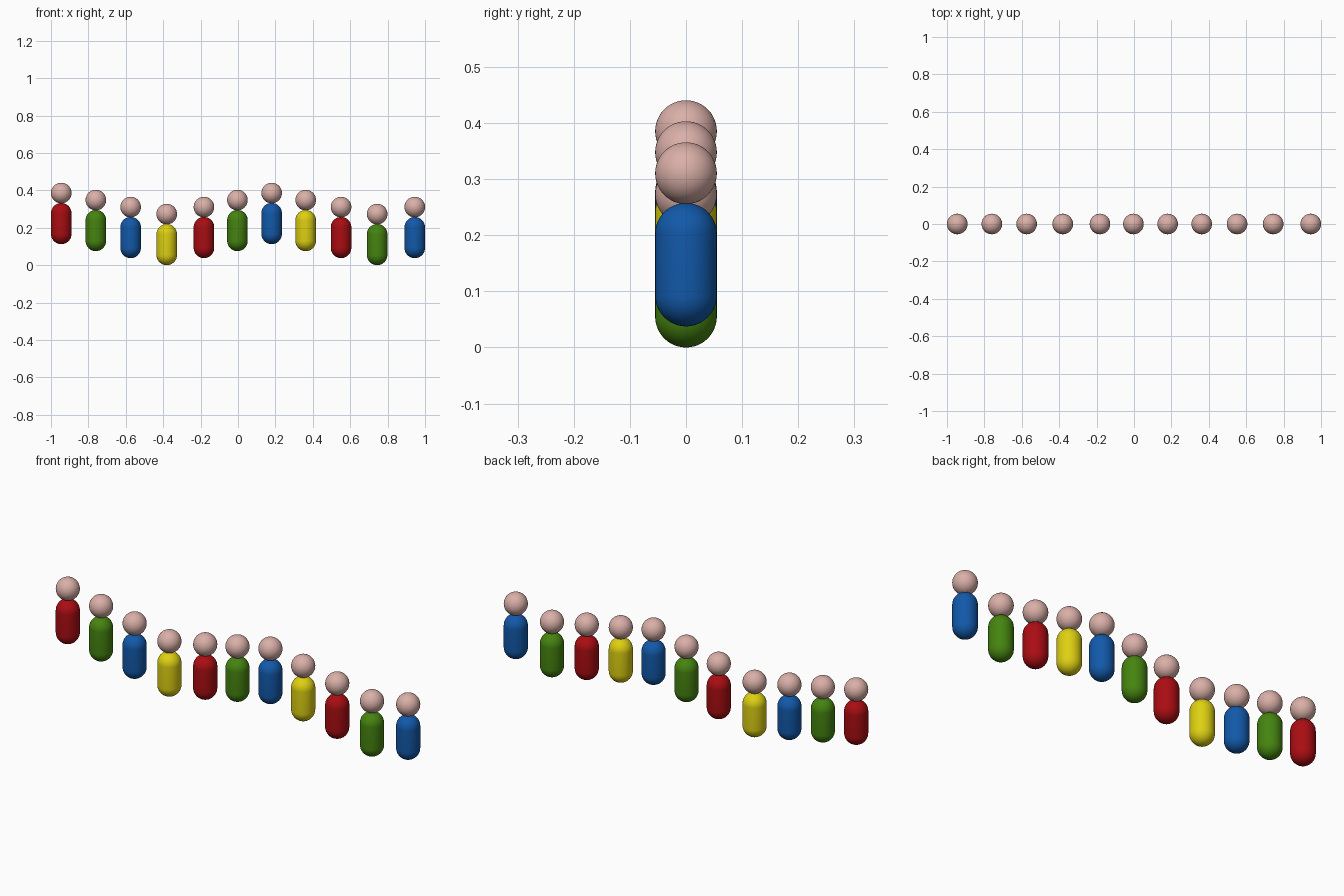
import bpy, bmesh, math
from mathutils import Vector

if "Cube" in bpy.data.objects:
    bpy.data.objects.remove(bpy.data.objects["Cube"])

RADIUS = 0.055      # shared by heads and bodies
BODY_HEIGHT = 0.22
STEP = 0.0375       # height of one level


def material(name, rgb):
    m = bpy.data.materials.new(name)
    m.diffuse_color = (*rgb, 1)
    m.use_nodes = True
    m.node_tree.nodes["Principled BSDF"].inputs["Base Color"].default_value = m.diffuse_color
    return m


skin = material("skin_pink", (0.70, 0.43, 0.39))
body_mats = [
    material("red", (0.40, 0.004, 0.006)),
    material("green", (0.06, 0.23, 0.005)),
    material("blue", (0.006, 0.10, 0.40)),
    material("yellow", (0.73, 0.63, 0.006)),
]


def capsule_mesh(name, height, mat, arc=12, sides=48):
    """Lathe two quarter arcs; height = 2 * RADIUS gives a plain sphere."""
    half = height / 2 - RADIUS
    profile = []
    for sign in (-1, 1):
        for i in range(arc + 1):
            a = math.pi / 2 * (i / arc - (1 if sign < 0 else 0))
            profile.append((RADIUS * math.cos(a), 0, sign * half + RADIUS * math.sin(a)))
    bm = bmesh.new()
    verts = [bm.verts.new(p) for p in profile]
    edges = [bm.edges.new(pair) for pair in zip(verts, verts[1:])]
    bmesh.ops.spin(bm, geom=verts + edges, cent=Vector(), axis=(0, 0, 1),
                   angle=2 * math.pi, steps=sides)
    bmesh.ops.remove_doubles(bm, verts=bm.verts, dist=1e-5)
    bmesh.ops.recalc_face_normals(bm, faces=bm.faces)
    for f in bm.faces:
        f.smooth = True
    mesh = bpy.data.meshes.new(name)
    bm.to_mesh(mesh)
    bm.free()
    mesh.materials.append(mat)
    return mesh


def place(name, mesh, x, z):
    obj = bpy.data.objects.new(name, mesh)
    obj.location = (x, 0, z)
    bpy.context.collection.objects.link(obj)


head_mesh = capsule_mesh("head", 2 * RADIUS, skin)
body_meshes = [capsule_mesh("body_" + m.name, BODY_HEIGHT, m) for m in body_mats]

# Row of figures: position along x and height level, colours repeating
xs = [-0.945, -0.76, -0.574, -0.381, -0.182, -0.003, 0.18, 0.362, 0.551, 0.744, 0.945]
levels = [3, 2, 1, 0, 1, 2, 3, 2, 1, 0, 1]
for i, (x, level) in enumerate(zip(xs, levels)):
    base = level * STEP
    place(f"body_{i + 1}", body_meshes[i % 4], x, base + BODY_HEIGHT / 2)
    place(f"head_{i + 1}", head_mesh, x, base + 0.273)
